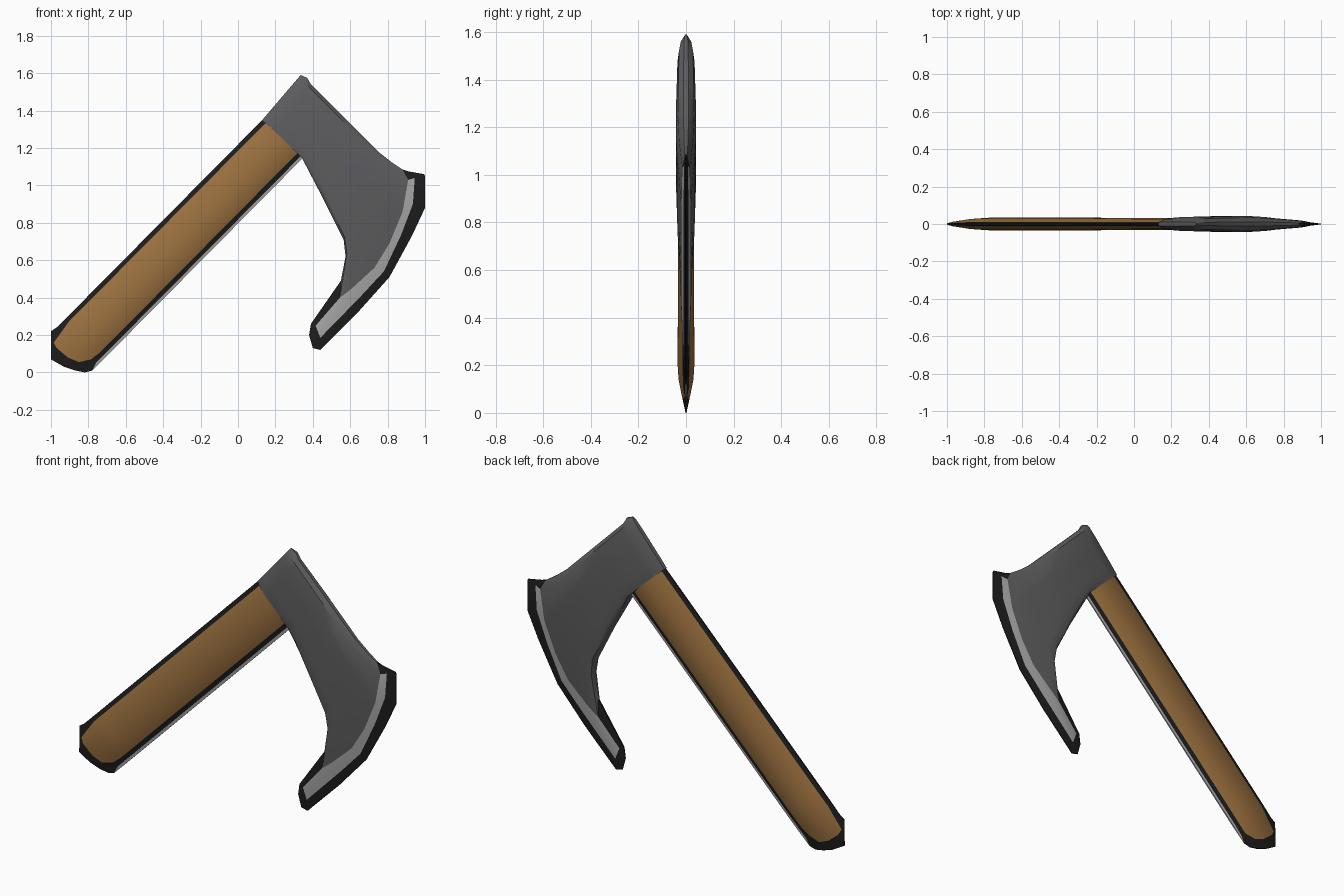
import bpy, bmesh, math
from mathutils import Vector

cube = bpy.data.objects.get("Cube")
if cube:
    bpy.data.objects.remove(cube, do_unlink=True)


def material(name, r, g, b):
    m = bpy.data.materials.new(name)
    m.use_nodes = True
    m.diffuse_color = (r, g, b, 1)
    bsdf = m.node_tree.nodes["Principled BSDF"]
    bsdf.inputs["Base Color"].default_value = (r, g, b, 1)
    bsdf.inputs["Roughness"].default_value = 0.7
    return m


WOOD, STEEL, SILVER, BLACK = range(4)
palette = [material("warm wood", .33, .165, .05), material("dark steel", .11, .11, .115),
           material("bright edge steel", .40, .40, .40), material("black rim", .012, .012, .012)]


def line(a, b, steps):
    """Straight cross line from a to b, split at the given fractions."""
    a, b = Vector(a), Vector(b)
    return [a.lerp(b, s) for s in steps]


def shell(name, rows, depth, color):
    """Two mirrored skins over a grid of (x, z) points, joined around the rim."""
    bm = bmesh.new()
    n, m = len(rows), len(rows[0])
    skin = {s: [[bm.verts.new((p[0], s * depth(i, j), p[1])) for j, p in enumerate(row)]
                for i, row in enumerate(rows)] for s in (-1, 1)}
    for s in (-1, 1):
        g = skin[s]
        for i in range(n - 1):
            for j in range(m - 1):
                f = bm.faces.new((g[i][j], g[i + 1][j], g[i + 1][j + 1], g[i][j + 1]))
                f.material_index = color(i, j)
    rim = ([(i, 0) for i in range(n - 1)] + [(n - 1, j) for j in range(m - 1)]
           + [(i, m - 1) for i in range(n - 1, 0, -1)] + [(0, j) for j in range(m - 1, 0, -1)])
    for (a, b), (c, d) in zip(rim, rim[1:] + rim[:1]):
        f = bm.faces.new((skin[-1][a][b], skin[-1][c][d], skin[1][c][d], skin[1][a][b]))
        f.material_index = color(min(a, c, n - 2), min(b, d, m - 2))
    bmesh.ops.recalc_face_normals(bm, faces=bm.faces)
    mesh = bpy.data.meshes.new(name)
    bm.to_mesh(mesh)
    bm.free()
    for mat in palette:
        mesh.materials.append(mat)
    obj = bpy.data.objects.new(name, mesh)
    bpy.context.collection.objects.link(obj)
    bpy.ops.object.select_all(action='DESELECT')
    obj.select_set(True)
    bpy.context.view_layer.objects.active = obj
    bpy.ops.object.shade_smooth_by_angle(angle=math.radians(40))
    return obj


# Handle: pommel rim, pommel shoulder, then straight to the socket
across = (0, .08, .2, .5, .72, .87, .95, 1)
handle_rows = [
    [(-1, .22), (-1, .17), (-1, .07), (-.93, .03), (-.87, .01), (-.82, 0), (-.78, .01), (-.76, .03)],
    [(-.97, .24), (-.985, .16), (-.97, .13), (-.91, .08), (-.85, .055), (-.785, .07), (-.76, .05), (-.745, .045)],
    line((-.92, .29), (-.71, .08), across),
    line((-.86, .35), (-.65, .14), across),
    line((.15, 1.37), (.36, 1.16), across)]
handle_thick = (.004, .014, .031, .035, .032)
handle_round = (.12, .3, .85, 1, 1, .4, .15, .1)


def handle_color(i, j):
    if j == 6:
        return SILVER
    return BLACK if i == 0 or j in (0, 5) else WOOD


shell("handle", handle_rows, lambda i, j: handle_thick[i] * handle_round[j], handle_color)

# Axe head: poll, socket, flaring cheek, then curved bevel and cutting edge
cheek = (0, .06, .25, .45, .62, .8, .92, .97, 1)
head_rows = [
    line((.335, 1.59), (.13, 1.35), cheek),
    line((.37, 1.575), (.16, 1.32), cheek),
    line((.39, 1.54), (.2, 1.285), cheek),
    line((.56, 1.37), (.34, 1.15), cheek),
    line((.66, 1.27), (.46, .92), cheek),
    line((.75, 1.18), (.565, .71), cheek),
    line((.82, 1.125), (.575, .62), cheek),
    [(.88, 1.085), (.91, 1.03), (.88, .86), (.81, .69), (.73, .56), (.61, .45), (.56, .41), (.545, .4), (.55, .49)],
    [(.91, 1.075), (.945, 1.04), (.935, .9), (.87, .73), (.78, .54), (.65, .4), (.44, .185), (.415, .25), (.39, .26)],
    [(.995, 1.06), (1, 1.05), (1, .88), (.93, .73), (.81, .51), (.64, .32), (.44, .12), (.4, .13), (.38, .2)]]
head_thick = (.012, .027, .036, .041, .043, .037, .03, .02, .01, .002)
head_round = (.25, .8, 1, 1, 1, 1, .95, .8, .3)


def head_depth(i, j):
    # The socket mouth stays open-width where the handle enters
    k = max(head_round[j], .9) if i < 4 and j > 4 else head_round[j]
    return head_thick[i] * k


def head_color(i, j):
    if i < 7:
        return STEEL
    return SILVER if i == 7 and 0 < j < 7 else BLACK


shell("axe_head", head_rows, head_depth, head_color)
